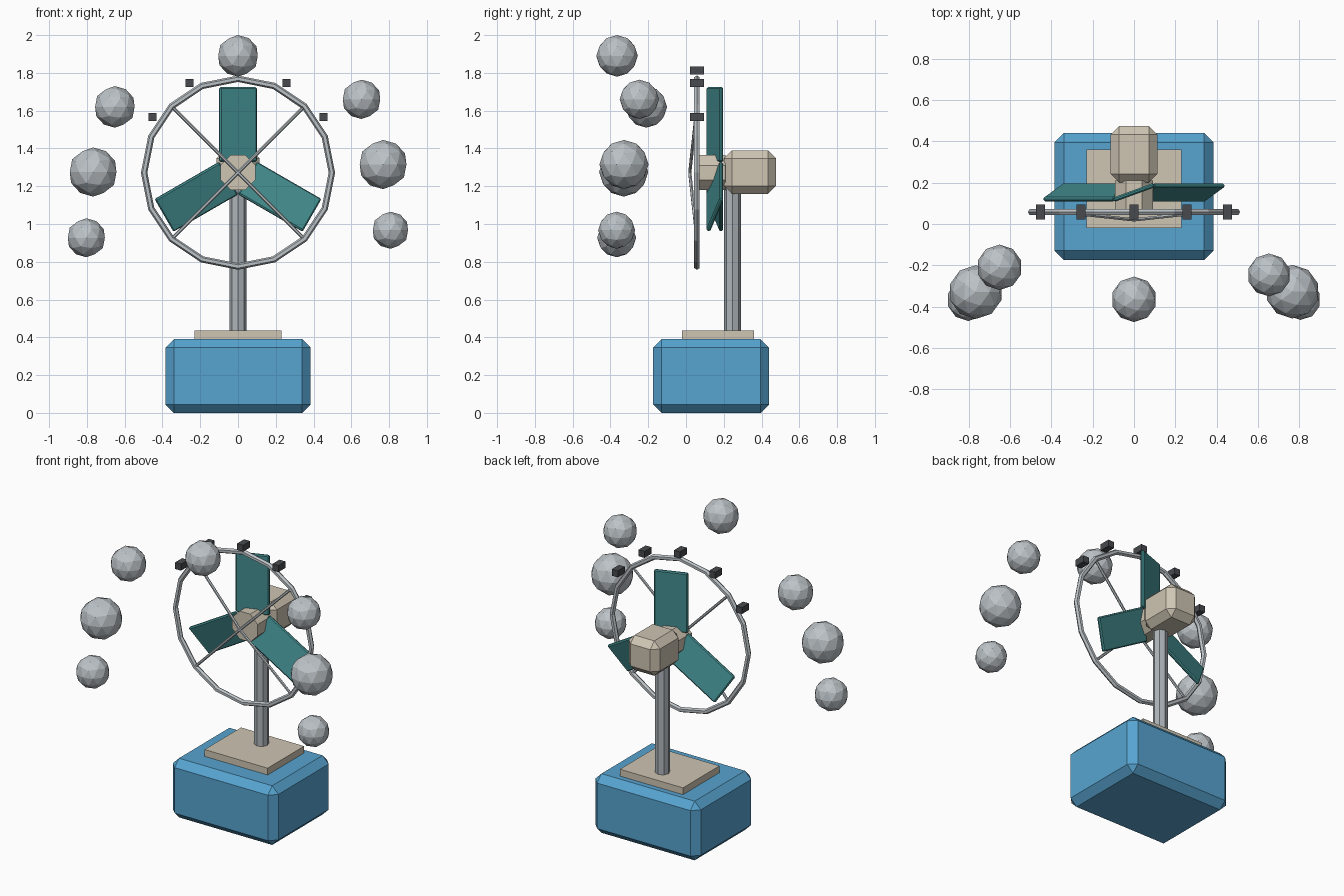
import bpy, math
from mathutils import Vector, Matrix

if "Cube" in bpy.data.objects:
    bpy.data.objects.remove(bpy.data.objects["Cube"])


def material(name, rgb):
    m = bpy.data.materials.new(name)
    m.diffuse_color = (*rgb, 1)
    m.use_nodes = True
    m.node_tree.nodes["Principled BSDF"].inputs["Base Color"].default_value = m.diffuse_color
    return m


BLUE = material("blue", (0.095, 0.37, 0.63))
CREAM = material("cream", (0.62, 0.56, 0.45))
TEAL = material("teal", (0.055, 0.26, 0.27))
METAL = material("light_metal", (0.50, 0.54, 0.57))
STEEL = material("post_steel", (0.42, 0.46, 0.49))
DARK = material("dark_grey", (0.065, 0.068, 0.075))

AXIS_Z = 1.272   # height of the fan axis
RING_Y = 0.058   # depth of the ring


def finish(name, mat):
    ob = bpy.context.object
    ob.name = name
    ob.data.materials.append(mat)
    return ob


def box(name, loc, size, mat, bevel=0.0, rot=None):
    bpy.ops.mesh.primitive_cube_add(size=1)
    ob = finish(name, mat)
    ob.data.transform(Matrix.Diagonal((*size, 1)))
    ob.matrix_world = Matrix.Translation(loc) @ (rot or Matrix())
    if bevel:
        mod = ob.modifiers.new("chamfer", 'BEVEL')
        mod.width = bevel
        mod.segments = 1
    return ob


def rod(name, a, b, radius, sides, mat, spin=0.0):
    a, b = Vector(a), Vector(b)
    bpy.ops.mesh.primitive_cylinder_add(vertices=sides, radius=radius, depth=(b - a).length)
    ob = finish(name, mat)
    turn = (b - a).to_track_quat('Z', 'Y').to_matrix().to_4x4()
    ob.matrix_world = Matrix.Translation((a + b) / 2) @ turn @ Matrix.Rotation(spin, 4, 'Z')
    return ob


# base, plate and post
box("base", (0, 0.133, 0.195), (0.77, 0.615, 0.39), BLUE, 0.045)
box("base_plate", (0, 0.17, 0.41), (0.46, 0.38, 0.05), CREAM)
rod("post", (0, 0.245, 0.42), (0, 0.245, 1.22), 0.045, 8, STEEL)

# motor housing and hub
box("motor_housing", (0, 0.338, 1.275), (0.228, 0.275, 0.23), CREAM, 0.042)
rod("hub", (0, 0.072, AXIS_Z), (0, 0.21, AXIS_Z), 0.1, 8, CREAM, math.pi / 8)

# three pitched blades around the hub
for i, (angle, pitch) in enumerate([(0, 20), (120, -20), (240, -20)]):
    turn = Matrix.Rotation(math.radians(angle), 4, 'Y')
    rot = turn @ Matrix.Rotation(math.radians(pitch), 4, 'Z')
    loc = Vector((0, 0.153, AXIS_Z)) + turn @ Vector((0, 0, 0.255))
    box(f"blade_{i + 1}", loc, (0.21, 0.022, 0.395), TEAL, 0.007, rot)

# guard ring with four spokes meeting in front of the hub
bpy.ops.mesh.primitive_torus_add(major_radius=0.497, minor_radius=0.017,
                                 major_segments=16, minor_segments=6,
                                 location=(0, RING_Y, AXIS_Z), rotation=(math.pi / 2, 0, 0))
finish("guard_ring", METAL)
for i in range(4):
    a = math.radians(45 + 90 * i)
    rod(f"spoke_{i + 1}", (0, 0.02, AXIS_Z),
        (0.495 * math.cos(a), RING_Y, AXIS_Z + 0.495 * math.sin(a)), 0.009, 6, METAL)

# small clips along the top of the ring
for i, deg in enumerate((33, 61.5, 90, 118.5, 147)):
    a = math.radians(deg)
    box(f"clip_{i + 1}", (0.54 * math.cos(a), RING_Y, AXIS_Z + 0.54 * math.sin(a)),
        (0.043, 0.073, 0.043), DARK)

# floating faceted balls: x, y, z, radius
balls = [(0, -0.365, 1.89, 0.11),
         (-0.652, -0.21, 1.62, 0.11), (-0.767, -0.33, 1.275, 0.13), (-0.803, -0.367, 0.927, 0.103),
         (0.654, -0.247, 1.66, 0.104), (0.768, -0.328, 1.315, 0.13), (0.807, -0.367, 0.967, 0.098)]
for i, (x, y, z, r) in enumerate(balls):
    bpy.ops.mesh.primitive_ico_sphere_add(subdivisions=2, radius=r, location=(x, y, z))
    finish(f"ball_{i + 1}", METAL)
